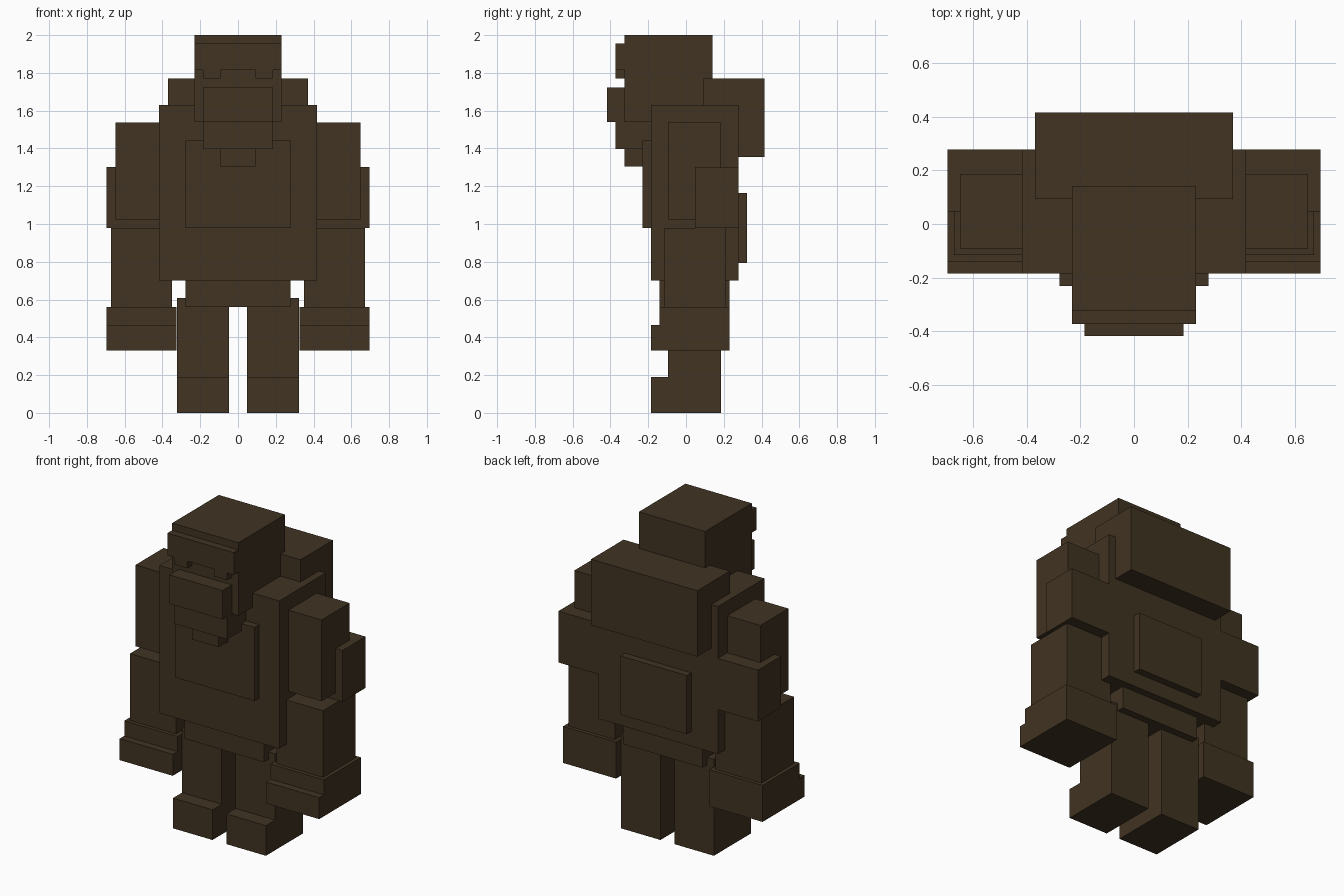
import bpy

cube = bpy.data.objects.get("Cube")
if cube:
    bpy.data.objects.remove(cube, do_unlink=True)

brown = bpy.data.materials.new("dark_brown")
brown.use_nodes = True
color = (0.052, 0.033, 0.016, 1)
brown.diffuse_color = color
shader = next(n for n in brown.node_tree.nodes if n.type == 'BSDF_PRINCIPLED')
shader.inputs["Base Color"].default_value = color
shader.inputs["Roughness"].default_value = 0.9


def box(name, x, y, z):
    """Block spanning the given (low, high) range on each axis."""
    bpy.ops.mesh.primitive_cube_add(size=1, location=[sum(r) / 2 for r in (x, y, z)])
    obj = bpy.context.object
    obj.name = obj.data.name = name
    obj.scale = [r[1] - r[0] for r in (x, y, z)]
    bpy.ops.object.transform_apply(location=False, rotation=False, scale=True)
    obj.data.materials.append(brown)


def centred(name, half, y, z):
    box(name, (-half, half), y, z)


def pair(name, x, y, z):
    box("left_" + name, x, y, z)
    box("right_" + name, (-x[1], -x[0]), y, z)


# Body
centred("torso", 0.417, (-0.185, 0.277), (0.70, 1.63))
centred("chest_plate", 0.277, (-0.231, -0.17), (0.98, 1.443))
centred("back_hump", 0.37, (0.093, 0.416), (1.355, 1.77))
centred("lower_back_plate", 0.231, (0.26, 0.323), (0.793, 1.163))
centred("pelvis", 0.277, (-0.139, 0.231), (0.56, 0.72))

# Head
centred("head", 0.231, (-0.325, 0.139), (1.54, 2.0))
centred("brow", 0.231, (-0.372, -0.30), (1.815, 1.955))
pair("brow_end", (0.093, 0.185), (-0.372, -0.30), (1.77, 1.83))
centred("snout", 0.185, (-0.418, -0.30), (1.54, 1.722))
centred("jaw", 0.185, (-0.372, -0.17), (1.397, 1.55))
centred("chin", 0.093, (-0.325, -0.22), (1.305, 1.41))

# Arms
pair("upper_arm", (0.40, 0.648), (-0.094, 0.185), (1.025, 1.537))
pair("elbow", (0.40, 0.695), (0.047, 0.277), (0.98, 1.303))
pair("forearm", (0.35, 0.672), (-0.115, 0.208), (0.55, 0.98))
pair("hand", (0.325, 0.695), (-0.139, 0.231), (0.33, 0.56))
pair("fingers", (0.325, 0.695), (-0.185, -0.12), (0.33, 0.465))

# Legs
pair("leg", (0.048, 0.324), (-0.094, 0.185), (0, 0.607))
pair("foot", (0.048, 0.324), (-0.185, -0.08), (0, 0.19))
